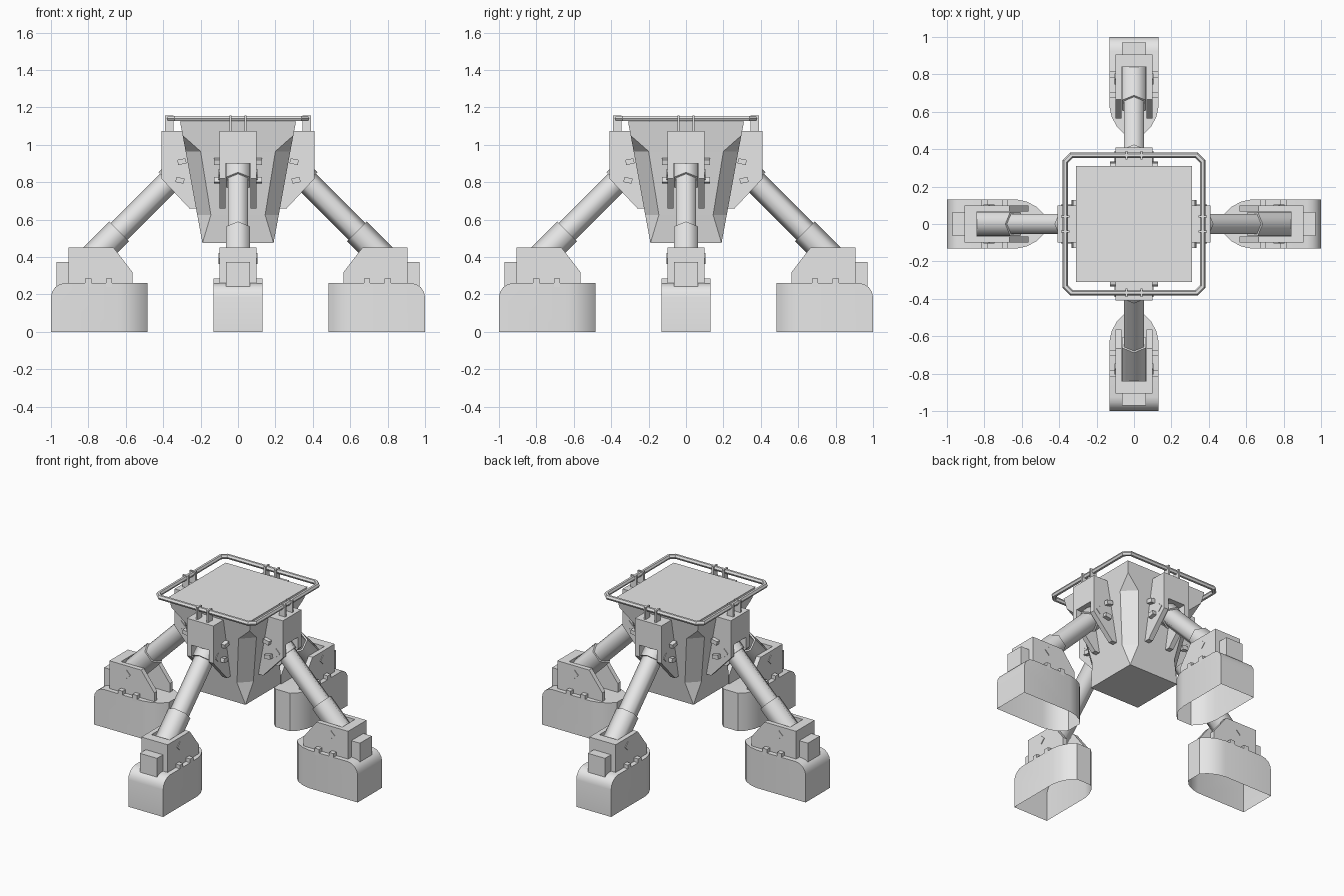
import bpy, bmesh, math
from mathutils import Matrix, Vector

cube = bpy.data.objects.get("Cube")
if cube:
    bpy.data.objects.remove(cube, do_unlink=True)

GREY = (0.8, 0.8, 0.8, 1)
mat = bpy.data.materials.new("light_grey")
mat.use_nodes = True
mat.diffuse_color = GREY
mat.node_tree.nodes["Principled BSDF"].inputs["Base Color"].default_value = GREY


def finish(bm, name, turn=0.0, smooth=None):
    """Turn the part about z and make it an object."""
    bmesh.ops.recalc_face_normals(bm, faces=bm.faces)
    bmesh.ops.rotate(bm, verts=bm.verts, matrix=Matrix.Rotation(turn, 3, 'Z'))
    me = bpy.data.meshes.new(name)
    bm.to_mesh(me)
    bm.free()
    me.materials.append(mat)
    ob = bpy.data.objects.new(name, me)
    bpy.context.scene.collection.objects.link(ob)
    if smooth:
        bpy.ops.object.select_all(action='DESELECT')
        ob.select_set(True)
        bpy.context.view_layer.objects.active = ob
        bpy.ops.object.shade_smooth_by_angle(angle=math.radians(smooth))
    return ob


def prism(bm, points, vec):
    """Extrude a closed polygon along a vector."""
    face = bm.faces.new([bm.verts.new(p) for p in points])
    out = bmesh.ops.extrude_face_region(bm, geom=[face], use_keep_orig=True)
    moved = [g for g in out["geom"] if isinstance(g, bmesh.types.BMVert)]
    bmesh.ops.translate(bm, verts=moved, vec=vec)


def box(bm, centre, size, tilt=0.0):
    m = (Matrix.Translation(centre) @ Matrix.Rotation(tilt, 4, 'Y')
         @ Matrix.Diagonal((*size, 1)))
    bmesh.ops.create_cube(bm, size=1, matrix=m)


def cheeks(bm, profile, inner, outer):
    """A mirrored pair of upright side plates cut to a profile."""
    for s in (-1, 1):
        prism(bm, [(r, s * inner, z) for r, z in profile], (0, s * (outer - inner), 0))


def tube(bm, r0, r1, radius):
    """Hexagonal tube on the sloping strut axis."""
    a, b = (Vector((r, 0, 1.172 - r)) for r in (r0, r1))
    d = (b - a).normalized()
    up = Vector((-d.z, 0, d.x))
    ring = []
    for i in range(6):
        t = i * math.tau / 6
        ring.append(a + radius * (math.cos(t) * up + math.sin(t) * Vector((0, 1, 0))))
    prism(bm, ring, b - a)


# Tapered body with its corners cut away between top and bottom
bm = bmesh.new()
rings = []
for z, half, cut in ((0.475, 0.19, 0), (0.625, 0.218, 0.073), (0.965, 0.28, 0.08),
                     (1.05, 0.296, 0), (1.125, 0.31, 0)):
    k = half - cut
    rings.append([bm.verts.new((x, y, z)) for x, y in (
        (half, -k), (half, k), (k, half), (-k, half),
        (-half, k), (-half, -k), (-k, -half), (k, -half))])
for low, high in zip(rings, rings[1:]):
    for i in range(8):
        j = (i + 1) % 8
        bm.faces.new((low[i], low[j], high[j], high[i]))
bm.faces.new(rings[0])
bm.faces.new(rings[-1])
bmesh.ops.remove_doubles(bm, verts=bm.verts, dist=0.0005)
finish(bm, "body")

# Rail round the top
curve = bpy.data.curves.new("rail_path", 'CURVE')
curve.dimensions = '3D'
curve.bevel_depth = 0.016
curve.bevel_resolution = 1
line = curve.splines.new('POLY')
line.use_cyclic_u = True
H, C = 0.367, 0.335
corners = [(H, -C), (H, C), (C, H), (-C, H), (-H, C), (-H, -C), (-C, -H), (C, -H)]
line.points.add(len(corners) - 1)
for p, (x, y) in zip(line.points, corners):
    p.co = (x, y, 1.14, 1)
helper = bpy.data.objects.new("rail_helper", curve)
bpy.context.scene.collection.objects.link(helper)
bpy.context.view_layer.update()
me = bpy.data.meshes.new_from_object(helper.evaluated_get(bpy.context.evaluated_depsgraph_get()))
bpy.data.objects.remove(helper, do_unlink=True)
bm = bmesh.new()
bm.from_mesh(me)
finish(bm, "top_rail", smooth=30)

SIDES = {"left": 0, "back": math.pi / 2, "right": math.pi, "front": -math.pi / 2}
DIAMOND = math.pi / 4

for side, turn in SIDES.items():
    # Hip bracket: two cheeks under a solid head
    bm = bmesh.new()
    cheeks(bm, [(0.41, 1.075), (0.41, 0.82), (0.26, 0.66), (0.2, 0.66), (0.27, 1.075)], 0.066, 0.1)
    box(bm, (0.335, 0, 0.9875), (0.15, 0.132, 0.175))
    finish(bm, side + "_hip_bracket", turn)

    # Hip clips, pivot plates and rail posts
    bm = bmesh.new()
    for s in (-1, 1):
        box(bm, (0.3, s * 0.11, 0.91), (0.045, 0.035, 0.028), 0.2)
        box(bm, (0.31, s * 0.11, 0.81), (0.045, 0.035, 0.028), -0.2)
        box(bm, (0.36, s * 0.101, 0.842), (0.042, 0.006, 0.042), DIAMOND)
        box(bm, (0.367, s * 0.04, 1.114), (0.046, 0.013, 0.086))
    finish(bm, side + "_hip_fittings", turn)

    # Strut with a collar at the hip and a sleeve at the ankle
    bm = bmesh.new()
    tube(bm, 0.3, 0.65, 0.063)
    tube(bm, 0.27, 0.372, 0.075)
    tube(bm, 0.635, 0.82, 0.075)
    finish(bm, side + "_strut", turn, smooth=65)

    # Ankle: two cheeks, an end wall and a box on the outside
    bm = bmesh.new()
    cheeks(bm, [(0.905, 0.25), (0.905, 0.45), (0.665, 0.45), (0.565, 0.32), (0.565, 0.25)], 0.068, 0.1)
    box(bm, (0.872, 0, 0.35), (0.066, 0.136, 0.2))
    box(bm, (0.935, 0, 0.305), (0.07, 0.13, 0.135))
    finish(bm, side + "_ankle", turn)

    # Ankle clips and pivot plates
    bm = bmesh.new()
    for s in (-1, 1):
        for r in (0.8, 0.69):
            box(bm, (r, s * 0.114, 0.263), (0.034, 0.036, 0.045))
        box(bm, (0.775, s * 0.101, 0.393), (0.042, 0.006, 0.042), DIAMOND)
    finish(bm, side + "_ankle_fittings", turn)

    # Hollow foot: rounded towards the body, square outside with an eased top edge
    bm = bmesh.new()
    half = [(1.0, 0.132), (0.63, 0.132), (0.575, 0.12), (0.52, 0.092), (0.485, 0.055)]
    plan = half + [(r, -y) for r, y in reversed(half)]
    prism(bm, [(r, y, 0) for r, y in plan], (0, 0, 0.26))
    bm.normal_update()
    base = [f for f in bm.faces if all(v.co.z < 0.001 for v in f.verts)]
    bmesh.ops.delete(bm, geom=base, context='FACES_ONLY')
    rim = [e for e in bm.edges if all(v.co.z > 0.25 and v.co.x > 0.99 for v in e.verts)]
    bmesh.ops.bevel(bm, geom=rim, offset=0.075, segments=4, profile=0.5, affect='EDGES')
    finish(bm, side + "_foot", turn, smooth=35)
